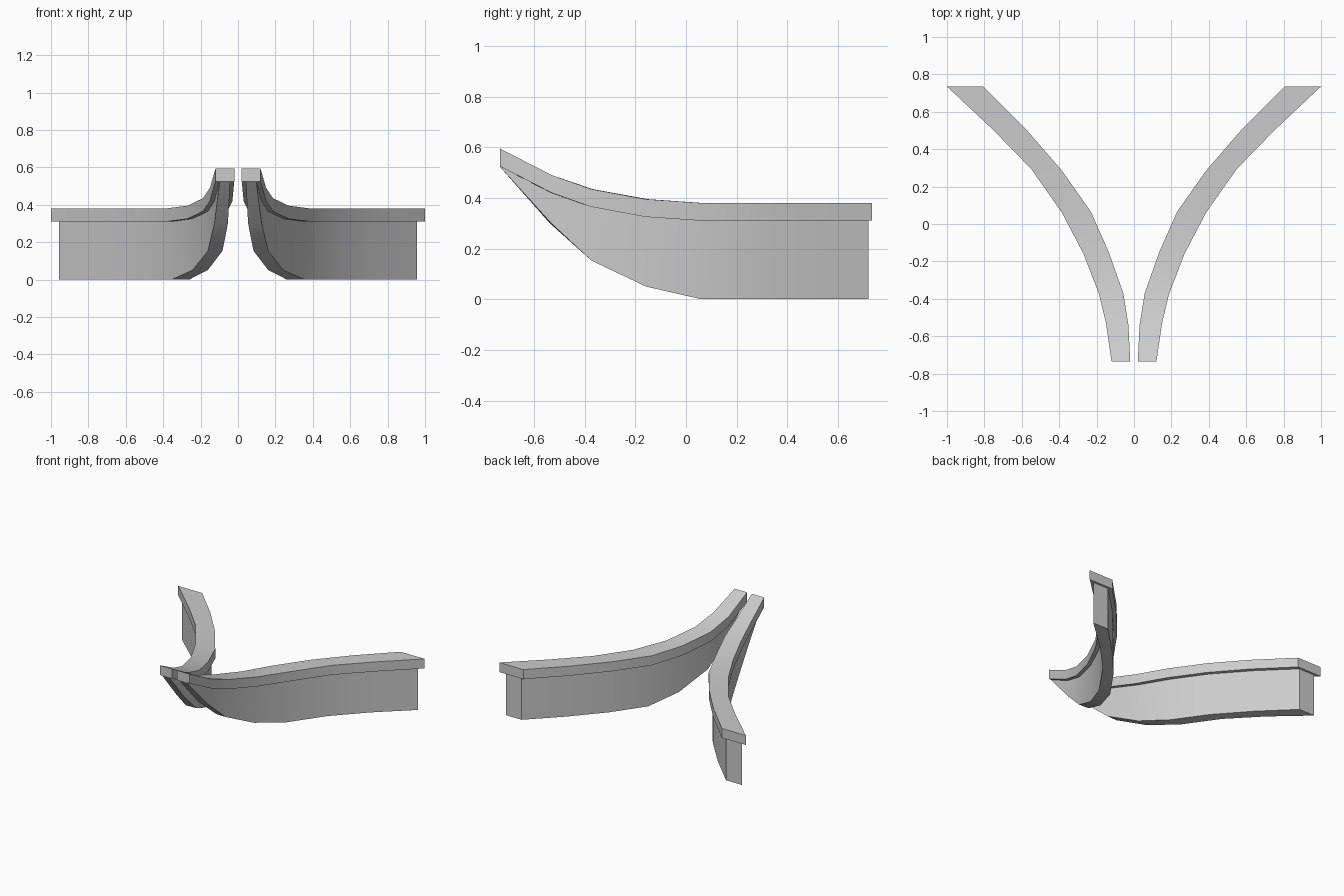
import bpy, bmesh, math

if "Cube" in bpy.data.objects:
    bpy.data.objects.remove(bpy.data.objects["Cube"])

# Stations front to back: inner x, inner y, outer x, outer y, cap top z, body bottom z
STATIONS = [
    (0.02, -0.735, 0.12, -0.735, 0.595, 0.523),
    (0.03, -0.54, 0.15, -0.53, 0.49, 0.30),
    (0.057, -0.37, 0.187, -0.375, 0.435, 0.153),
    (0.135, -0.15, 0.27, -0.16, 0.395, 0.05),
    (0.23, 0.065, 0.385, 0.06, 0.38, 0.0),
    (0.385, 0.285, 0.55, 0.295, 0.38, 0.0),
    (0.58, 0.51, 0.755, 0.505, 0.38, 0.0),
    (0.805, 0.735, 1.0, 0.735, 0.38, 0.0),
]
CAP = 0.07


def loft(name, rings):
    """Skin a row of four-sided rings, close both ends and mirror across x."""
    bm = bmesh.new()
    loops = [[bm.verts.new(p) for p in ring] for ring in rings]
    for a, b in zip(loops, loops[1:]):
        for i in range(4):
            j = (i + 1) % 4
            bm.faces.new((a[i], a[j], b[j], b[i]))
    bm.faces.new(loops[0])
    bm.faces.new(loops[-1])
    bmesh.ops.recalc_face_normals(bm, faces=bm.faces)
    mesh = bpy.data.meshes.new(name)
    bm.to_mesh(mesh)
    bm.free()
    obj = bpy.data.objects.new(name, mesh)
    bpy.context.collection.objects.link(obj)
    mirror = obj.modifiers.new("mirror", 'MIRROR')
    mirror.use_mirror_merge = False
    bpy.ops.object.select_all(action='DESELECT')
    obj.select_set(True)
    bpy.context.view_layer.objects.active = obj
    bpy.ops.object.shade_smooth_by_angle(angle=math.radians(30))
    return obj


def ring(xi, yi, xo, yo, low, high):
    return [(xi, yi, low), (xo, yo, low), (xo, yo, high), (xi, yi, high)]


# Wide cap rail along the top
loft("cap_rail", [ring(xi, yi, xo, yo, z - CAP, z)
                  for xi, yi, xo, yo, z, _ in STATIONS])

# Narrower wall below, inset on both sides and at the back end
wall = []
for k, (xi, yi, xo, yo, z, low) in enumerate(STATIONS):
    t = 0.2 if k else 0.22
    dx, dy = (xo - xi) * t, (yo - yi) * t
    back = 0.015 if k == len(STATIONS) - 1 else 0
    wall.append(ring(xi + dx - back, yi + dy - back,
                     xo - dx + (0 if not back else -back / 2 + 0.003),
                     yo - dy - back, low, z - CAP))
loft("wall", wall)
